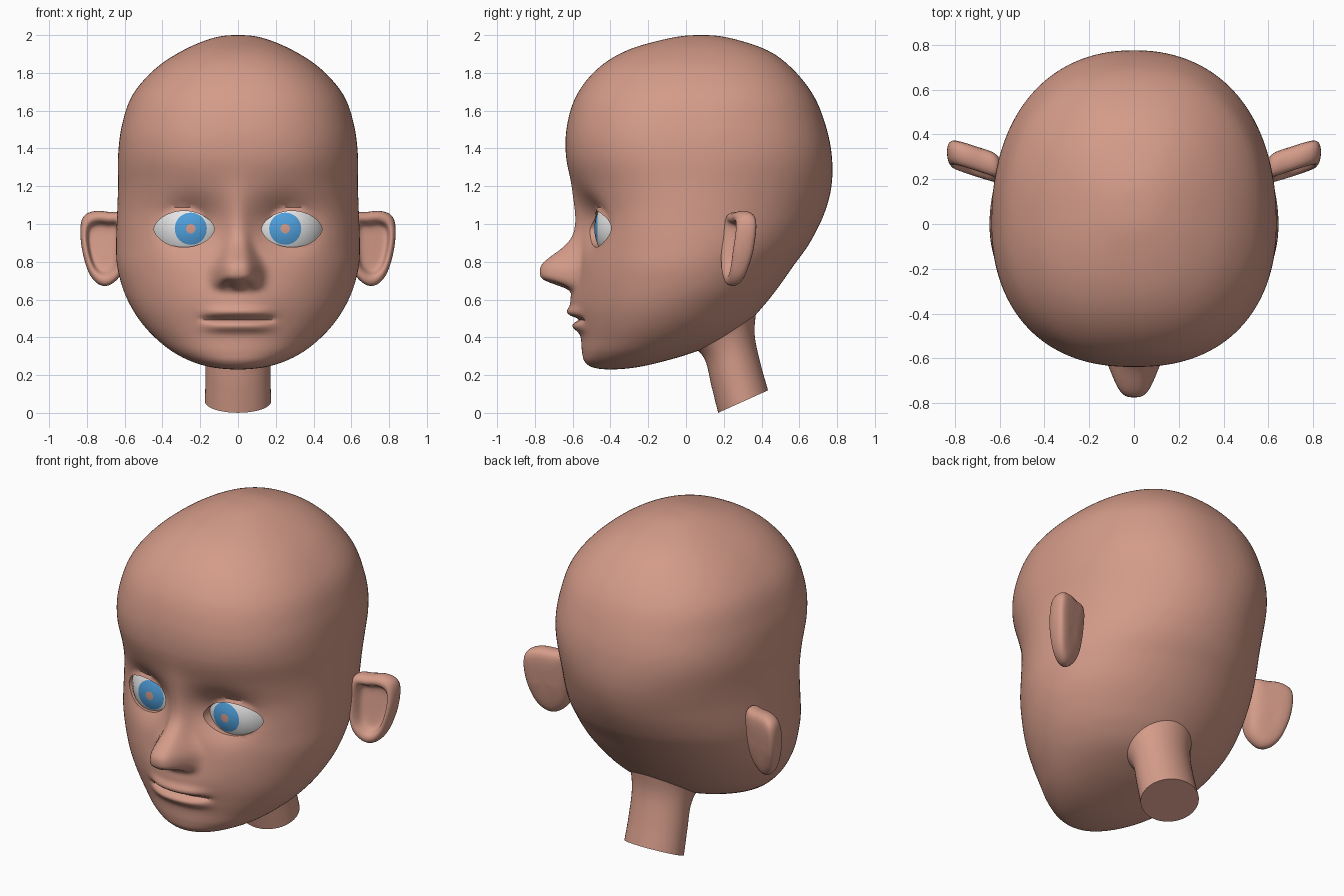
import bpy
import bmesh
from math import cos, sin, pi, exp, sqrt, radians, copysign

if "Cube" in bpy.data.objects:
    bpy.data.objects.remove(bpy.data.objects["Cube"], do_unlink=True)


def material(name, rgb):
    m = bpy.data.materials.new(name)
    m.use_nodes = True
    m.diffuse_color = (*rgb, 1)
    m.node_tree.nodes["Principled BSDF"].inputs["Base Color"].default_value = (*rgb, 1)
    return m


SKIN = material("skin", (0.66, 0.33, 0.25))
WHITE = material("eye_white", (0.8, 0.8, 0.8))
BLUE = material("iris_blue", (0.08, 0.35, 0.72))


def spline(points, steps):
    """Catmull-Rom through points[1:-1]; the end points only set tangents."""
    out = []
    for a, b, c, d in zip(points, points[1:], points[2:], points[3:]):
        for i in range(steps):
            t = i / steps
            out.append([q + t * (r - p + t * (2 * p - 5 * q + 4 * r - s + t * (3 * (q - r) + s - p))) / 2
                        for p, q, r, s in zip(a, b, c, d)])
    return out


def loft(name, rings, mats):
    """Skin closed rings into a solid with fan caps."""
    bm = bmesh.new()
    loops = [[bm.verts.new(p) for p in ring] for ring in rings]
    n = len(loops[0])
    for a, b in zip(loops, loops[1:]):
        for i in range(n):
            bm.faces.new((a[i], a[(i + 1) % n], b[(i + 1) % n], b[i]))
    for end in (loops[0], loops[-1]):
        mid = bm.verts.new([sum(v.co[k] for v in end) / n for k in range(3)])
        for i in range(n):
            bm.faces.new((end[i], end[(i + 1) % n], mid))
    bmesh.ops.recalc_face_normals(bm, faces=bm.faces)
    mesh = bpy.data.meshes.new(name)
    bm.to_mesh(mesh)
    bm.free()
    for m in mats:
        mesh.materials.append(m)
    ob = bpy.data.objects.new(name, mesh)
    bpy.context.collection.objects.link(ob)
    return ob


def activate(ob):
    bpy.ops.object.select_all(action='DESELECT')
    ob.select_set(True)
    bpy.context.view_layer.objects.active = ob


def smooth(ob, angle=50):
    activate(ob)
    bpy.ops.object.shade_smooth_by_angle(angle=radians(angle))


def bell(d, width):
    return exp(-0.5 * (d / width) ** 2)


EYE_X, EYE_Y, EYE_Z, EYE_R = 0.25, -0.265, 0.975, 0.22


def sculpt(x, y, z):
    """Push the face forward or back to form nose, lips, sockets and lids."""
    if y > -0.1:
        return (x, y, z)
    ax = abs(x)
    # eye sockets
    y += 0.1 * (bell(x - 0.24, 0.11) + bell(x + 0.24, 0.11)) * bell(z - 1.0, 0.095)
    # nose bridge, bulb and nostrils
    y -= 0.03 * bell(x, 0.05) * bell(z - 1.0, 0.12)
    d = z - 0.76
    height = bell(d, 0.08) if d > 0 else exp(-(d / 0.09) ** 4)
    width = 0.055 + 0.057 * bell(max(0, z - 0.74), 0.08)
    y -= 0.193 * height * exp(-(ax / width) ** 3.5)
    y += 0.035 * bell(ax - 0.05, 0.02) * bell(z - 0.68, 0.014)
    # muzzle, lips and mouth line
    y -= 0.035 * bell(x, 0.14) * bell(z - 0.58, 0.07)
    mouth = exp(-(ax / 0.17) ** 4)
    y -= mouth * (0.03 * bell(z - 0.532, 0.02) + 0.03 * bell(z - 0.457, 0.02))
    y += 0.03 * exp(-(ax / 0.185) ** 8) * bell(z - 0.495, 0.009)
    # lids follow the eyeball
    r2 = EYE_R ** 2 - (ax - EYE_X) ** 2 - (z - EYE_Z) ** 2
    if r2 > 0:
        y = min(y, EYE_Y - sqrt(r2) - 0.012)
    return (x, y, z)


# Head sections: height, front, back, half width, widest point
sections = [
    (2.0, 0.08, 0.08, 0, 0.08), (1.985, -0.08, 0.23, 0.13, 0.07),
    (1.92, -0.31, 0.43, 0.29, 0.05), (1.82, -0.47, 0.565, 0.44, 0.03),
    (1.68, -0.58, 0.675, 0.56, 0.02), (1.52, -0.63, 0.74, 0.615, 0),
    (1.36, -0.635, 0.772, 0.635, 0), (1.2, -0.6, 0.77, 0.635, 0),
    (1.05, -0.575, 0.73, 0.64, 0), (0.9, -0.575, 0.655, 0.645, 0),
    (0.78, -0.575, 0.57, 0.64, -0.02), (0.66, -0.58, 0.485, 0.61, -0.04),
    (0.56, -0.575, 0.405, 0.565, -0.08), (0.47, -0.565, 0.32, 0.505, -0.12),
    (0.39, -0.555, 0.21, 0.43, -0.17), (0.32, -0.55, 0.04, 0.34, -0.24),
    (0.27, -0.535, -0.13, 0.24, -0.3), (0.24, -0.49, -0.27, 0.13, -0.37),
    (0.23, -0.4, -0.4, 0, -0.4)]


def across(s):
    """The same section seen past the pole, so the pole stays round."""
    return (s[0], s[2], s[1], -s[3], s[4])


def head_ring(z, front, back, half, mid, count=192):
    ramp = min(1, max(0, (z - 1.05) / 0.4))
    power = 2 / (2 + 0.3 * ramp * ramp * (3 - 2 * ramp))
    ring = []
    for i in range(count):
        u = 2 * pi * i / count
        a = u - 0.5 * sin(u) - pi / 2       # closer spacing on the face
        c, s = cos(a), sin(a)
        reach = back - mid if s > 0 else mid - front
        ring.append(sculpt(half * copysign(abs(c) ** power, c),
                           mid + reach * copysign(abs(s) ** power, s), z))
    return ring


path = spline([across(sections[1])] + sections + [across(sections[-2])], 8)[1:]
head = loft("head", [head_ring(*p) for p in path], [SKIN])

# Almond eye openings
for side in (1, -1):
    rim = []
    for i in range(48):
        a = 2 * pi * i / 48
        rim.append((side * (0.285 + 0.16 * cos(a)),
                    0.973 + 0.096 * copysign(abs(sin(a)) ** 1.2, sin(a))))
    cutter = loft("eye_cutter", [[(x, y, z) for x, z in rim] for y in (-0.9, -0.3)], [SKIN])
    cutter.hide_render = True
    activate(head)
    cut = head.modifiers.new("eye_opening", 'BOOLEAN')
    cut.operation = 'DIFFERENCE'
    cut.solver = 'EXACT'
    cut.object = cutter
    bpy.ops.object.modifier_apply(modifier=cut.name)
    bpy.data.objects.remove(cutter, do_unlink=True)
smooth(head)

# Neck: centre y, centre z, depth radius, half width, on a tilted plane
neck_path = [(0.34, -0.07, 0.145, 0.175), (0.3025, 0.06, 0.145, 0.175), (0.265, 0.2, 0.143, 0.172),
             (0.23, 0.35, 0.147, 0.175), (0.19, 0.46, 0.2, 0.21), (0.17, 0.55, 0.24, 0.3),
             (0.16, 0.6, 0.25, 0.32)]
neck = loft("neck", [[(w * cos(a), y + 0.91 * r * sin(a), z + 0.41 * r * sin(a))
                      for a in (2 * pi * i / 48 for i in range(48))]
                     for y, z, r, w in spline(neck_path, 5)], [SKIN])
smooth(neck)

# Ears: a rounded plate facing forward with a hollow
outline = [(0.6, 1.05), (0.68, 1.065), (0.76, 1.07), (0.82, 1.04), (0.836, 0.96), (0.822, 0.84),
           (0.785, 0.73), (0.73, 0.675), (0.67, 0.68), (0.61, 0.75), (0.59, 0.9)]
rim = spline([outline[-1]] + outline + outline[:2], 4)
# scale and depth of each ring, from the back round the rim into the hollow
ear_rings = [(0.4, 0.06), (0.78, 0.055), (0.93, 0.04), (1, 0.01), (0.99, -0.03),
             (0.92, -0.055), (0.8, -0.06), (0.7, -0.045), (0.64, -0.01), (0.55, 0.005), (0.25, 0.005)]
for side, label in ((1, "left"), (-1, "right")):
    rings = []
    for k, depth in ear_rings:
        ring = []
        for px, pz in rim:
            x, z = 0.715 + k * (px - 0.715), 0.875 + k * (pz - 0.875)
            thin = 1 if z > 0.85 else 1 - 1.6 * (0.85 - z)
            ring.append((side * x, 0.255 + 0.32 * (x - 0.64) + 0.12 * (z - 0.875) + depth * thin, z))
        rings.append(ring)
    ear = loft(label + "_ear", rings, [SKIN])
    sub = ear.modifiers.new("rounding", 'SUBSURF')
    sub.levels = sub.render_levels = 1
    smooth(ear, 80)

# Eyeballs, with pupil and iris as bands round the forward pole
bands = [6.5, 14, 22.7, 32, 42, 52, 62, 72, 82, 92, 110, 130, 150]
for side, label in ((1, "left"), (-1, "right")):
    rings = []
    for t in map(radians, bands):
        rings.append([(side * EYE_X + EYE_R * sin(t) * cos(a), EYE_Y - EYE_R * cos(t),
                       EYE_Z + EYE_R * sin(t) * sin(a)) for a in (2 * pi * i / 48 for i in range(48))])
    eye = loft(label + "_eye", rings, [WHITE, BLUE, SKIN])
    for face in eye.data.polygons:
        r = sqrt((face.center.x - side * EYE_X) ** 2 + (face.center.z - EYE_Z) ** 2)
        if face.center.y < EYE_Y:
            face.material_index = 2 if r < 0.025 else 1 if r < 0.085 else 0
    smooth(eye)
